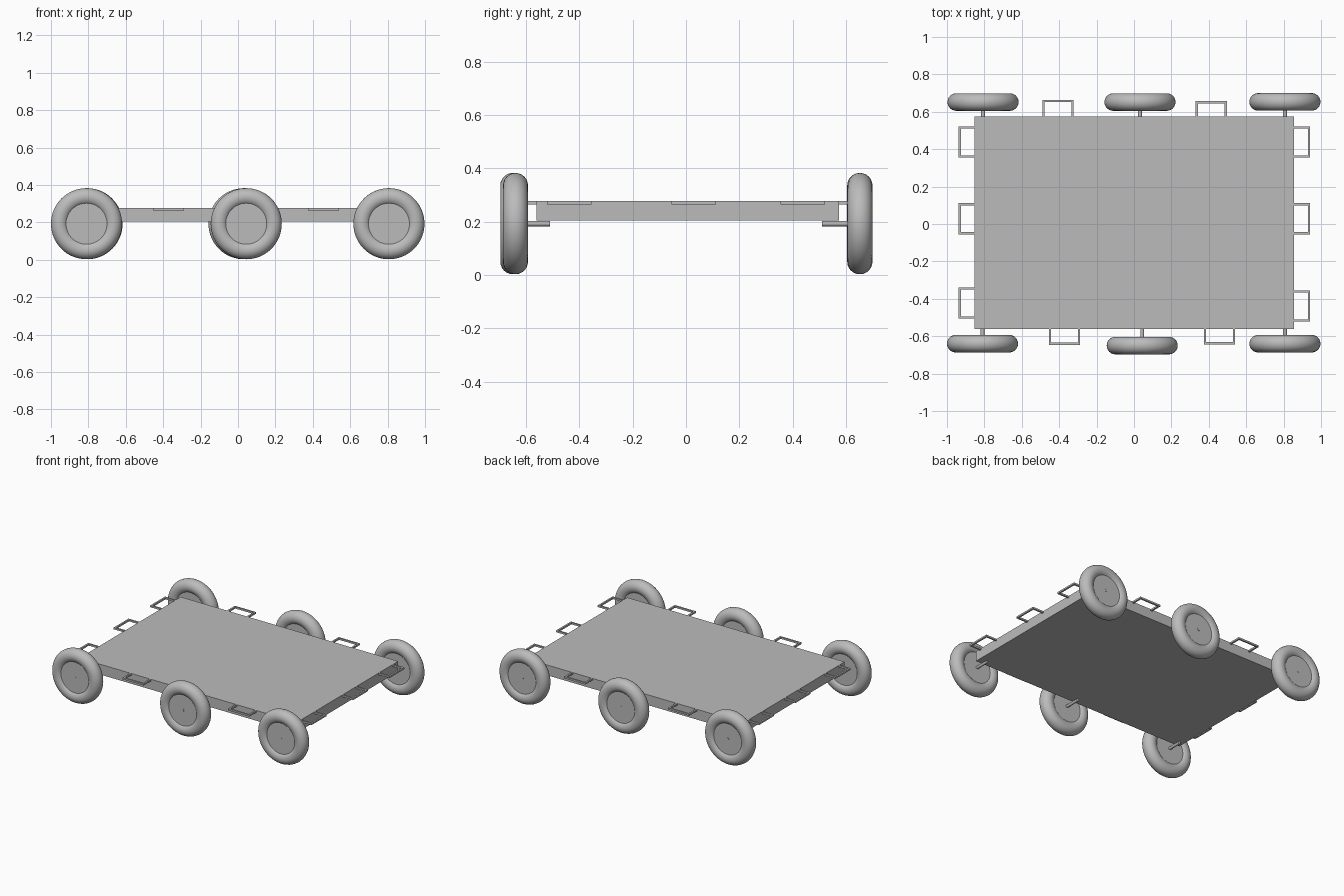
import bpy
from math import pi
from mathutils import Vector

if "Cube" in bpy.data.objects:
    bpy.data.objects.remove(bpy.data.objects["Cube"], do_unlink=True)

grey = bpy.data.materials.new("plain grey")
grey.use_nodes = True
colour = (0.5, 0.5, 0.5, 1)
grey.diffuse_color = colour
grey.node_tree.nodes["Principled BSDF"].inputs["Base Color"].default_value = colour


def finish(name, smooth=False):
    ob = bpy.context.object
    ob.name = name
    ob.data.materials.append(grey)
    if smooth:
        bpy.ops.object.shade_smooth_by_angle()
    return ob


def box(name, low, high):
    low, high = Vector(low), Vector(high)
    bpy.ops.mesh.primitive_cube_add(size=1, location=(low + high) / 2)
    ob = bpy.context.object
    ob.scale = high - low
    bpy.ops.object.transform_apply(location=False, rotation=False, scale=True)
    return finish(name)


def rod(name, x, y0, y1, z, radius, sides):
    bpy.ops.mesh.primitive_cylinder_add(
        vertices=sides, radius=radius, depth=abs(y1 - y0),
        location=(x, (y0 + y1) / 2, z), rotation=(pi / 2, 0, 0))
    return finish(name, True)


# Deck slab
LEFT, RIGHT, FRONT, BACK = -0.852, 0.855, -0.562, 0.575
TOP = 0.277
box("deck", (LEFT, FRONT, 0.204), (RIGHT, BACK, TOP))

# Wheels: round tyre, recessed hub disc, axle stub reaching under the deck
AXLE_Z, TUBE, HUB = 0.193, 0.047, 0.033


def wheel(name, x, y):
    side = 1 if y > 0 else -1
    bpy.ops.mesh.primitive_torus_add(
        major_segments=64, minor_segments=24, major_radius=0.143,
        minor_radius=TUBE, location=(x, y, AXLE_Z), rotation=(pi / 2, 0, 0))
    finish(name + "_tyre", True)
    rod(name + "_hub", x, y - HUB, y + HUB, AXLE_Z, 0.11, 64)
    rod(name + "_axle", x, side * 0.51, y + side * (HUB + 0.002), AXLE_Z, 0.01, 20)


for name, x, y in (
        ("front_right", -0.81, -0.64), ("front_middle", 0.044, -0.65),
        ("front_left", 0.807, -0.64), ("back_right", -0.807, 0.652),
        ("back_middle", 0.032, 0.652), ("back_left", 0.807, 0.653)):
    wheel(name, x, y)


# Handles: U-shaped loops of thin square bar, flush with the deck top
BAR = 0.012


def handle(name, axis, a, b, edge, outer):
    """axis 0 runs along x, axis 1 along y; the loop reaches from edge to outer."""
    inner = outer - BAR if outer > 0 else outer + BAR
    parts = ((a, a + BAR, edge, inner), (b - BAR, b, edge, inner),
             (a, b, inner, outer))
    bars = []
    for s0, s1, o0, o1 in parts:
        o0, o1 = min(o0, o1), max(o0, o1)
        low, high = ((s0, o0), (s1, o1)) if axis == 0 else ((o0, s0), (o1, s1))
        bars.append(box(name, (*low, TOP - BAR), (*high, TOP)))
    bpy.ops.object.select_all(action='DESELECT')
    for ob in bars:
        ob.select_set(True)
    bpy.context.view_layer.objects.active = bars[0]
    bpy.ops.object.join()
    bpy.context.object.name = name


SPAN = 0.167
for name, axis, start, edge, outer in (
        ("front_handle_right", 0, -0.455, FRONT, -0.646),
        ("front_handle_left", 0, 0.373, FRONT, -0.644),
        ("back_handle_right", 0, -0.49, BACK, 0.664),
        ("back_handle_left", 0, 0.33, BACK, 0.657),
        ("left_handle_front", 1, -0.522, RIGHT, 0.942),
        ("left_handle_middle", 1, -0.055, RIGHT, 0.942),
        ("left_handle_back", 1, 0.355, RIGHT, 0.942),
        ("right_handle_front", 1, -0.506, LEFT, -0.938),
        ("right_handle_middle", 1, -0.055, LEFT, -0.938),
        ("right_handle_back", 1, 0.355, LEFT, -0.938)):
    handle(name, axis, start, start + SPAN, edge, outer)
